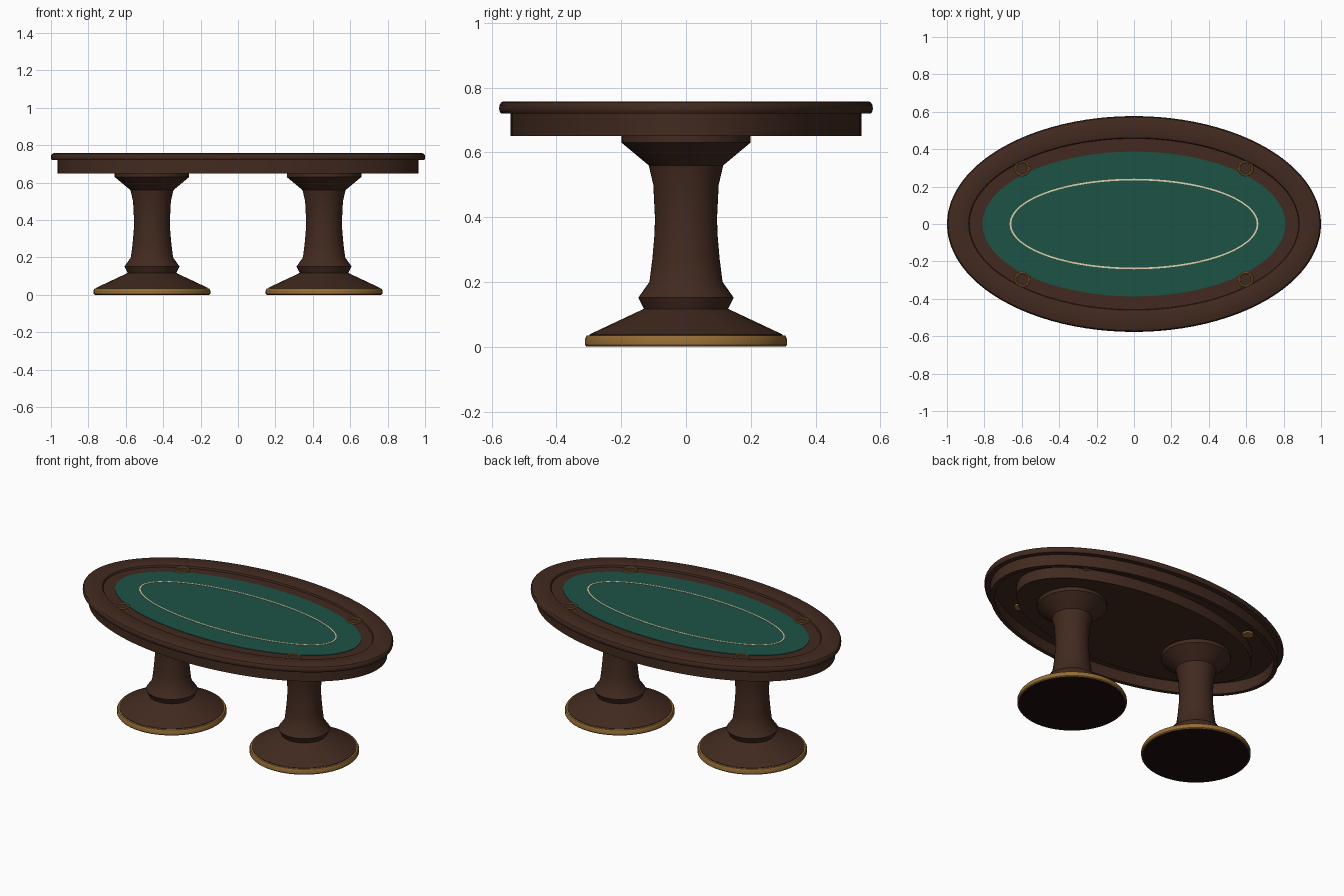
import bpy, bmesh, math

if "Cube" in bpy.data.objects:
    bpy.data.objects.remove(bpy.data.objects["Cube"])

def mat(name, rgb):
    m = bpy.data.materials.new(name)
    m.diffuse_color = (*rgb, 1)
    m.use_nodes = True
    m.node_tree.nodes["Principled BSDF"].inputs["Base Color"].default_value = m.diffuse_color
    return m

wood = mat("dark wood", (0.054, 0.023, 0.014))
felt = mat("green felt", (0.012, 0.084, 0.059))
brass = mat("brass", (0.30, 0.15, 0.035))
cream = mat("cream line", (0.74, 0.64, 0.42))
dark = mat("dark underside", (0.014, 0.004, 0.004))

A, B = 1.0, 0.577  # outer half-axes of the table top

def sweep(name, profile, material, a=A, b=B, at=(0, 0, 0), closed=True, n=96):
    """Sweep (inset, z) points round an ellipse; open profiles get end caps."""
    bm = bmesh.new()
    rings = []
    for o, z in profile:
        rings.append([bm.verts.new(((a - o) * math.cos(2 * math.pi * i / n),
                                    (b - o) * math.sin(2 * math.pi * i / n), z)) for i in range(n)])
    pairs = list(zip(rings, rings[1:])) + ([(rings[-1], rings[0])] if closed else [])
    for r, s in pairs:
        for i in range(n):
            j = (i + 1) % n
            bm.faces.new((r[i], r[j], s[j], s[i]))
    if not closed:
        bm.faces.new(rings[0])
        bm.faces.new(rings[-1])
    bmesh.ops.recalc_face_normals(bm, faces=bm.faces)
    me = bpy.data.meshes.new(name)
    bm.to_mesh(me)
    bm.free()
    me.materials.append(material)
    ob = bpy.data.objects.new(name, me)
    ob.location = at
    bpy.context.collection.objects.link(ob)
    bpy.ops.object.select_all(action='DESELECT')
    ob.select_set(True)
    bpy.context.view_layer.objects.active = ob
    bpy.ops.object.shade_smooth_by_angle(angle=math.radians(30))
    return ob

def lathe(name, profile, material, at, closed=False, n=48):
    """Turn (radius, z) points about a vertical axis."""
    return sweep(name, [(-r, z) for r, z in profile], material, 0, 0, at, closed, n)

# Table top: rounded rail, thin apron, racetrack ring, solid bed, felt and betting line
sweep("rail", [(0.006, 0.72), (0.001, 0.727), (0, 0.735), (0.001, 0.746), (0.006, 0.754),
               (0.014, 0.758), (0.108, 0.758), (0.116, 0.755), (0.12, 0.748), (0.12, 0.72)], wood)
sweep("apron", [(0.035, 0.65), (0.035, 0.722), (0.06, 0.722), (0.06, 0.65)], wood)
sweep("racetrack", [(0.118, 0.72), (0.118, 0.744), (0.192, 0.744), (0.192, 0.72)], wood)
sweep("table_bed", [(0.19, 0.652), (0.19, 0.738)], wood, closed=False)
sweep("felt_surface", [(0.19, 0.738), (0.19, 0.747)], felt, closed=False)
sweep("betting_line", [(0.335, 0.746), (0.335, 0.749), (0.344, 0.749), (0.344, 0.746)], cream)

# Cup holders centred on the racetrack
for sx in (-1, 1):
    for sy in (-1, 1):
        at = (sx * 0.597, sy * 0.297, 0)
        ring = [(0.036 + 0.006 * math.cos(t * math.pi / 4), 0.747 + 0.006 * math.sin(t * math.pi / 4))
                for t in range(8)]
        lathe("cup_ring", ring, brass, at, closed=True, n=32)
        lathe("cup_body", [(0.032, 0.71), (0.034, 0.74)], brass, at, n=32)

# Two turned pedestals, each with a brass foot band
for sx in (-1, 1):
    at = (sx * 0.46, 0, 0)
    lathe("foot_band", [(0.308, 0.001), (0.312, 0.006), (0.312, 0.024), (0.307, 0.034), (0.295, 0.036)],
          brass, at)
    lathe("foot_underside", [(0.304, 0), (0.304, 0.003)], dark, at)
    lathe("pedestal", [(0.298, 0.03), (0.298, 0.038), (0.13, 0.117), (0.147, 0.152), (0.113, 0.20),
                       (0.104, 0.27), (0.097, 0.35), (0.096, 0.40), (0.101, 0.50), (0.115, 0.56),
                       (0.199, 0.63), (0.199, 0.655)], wood, at)
